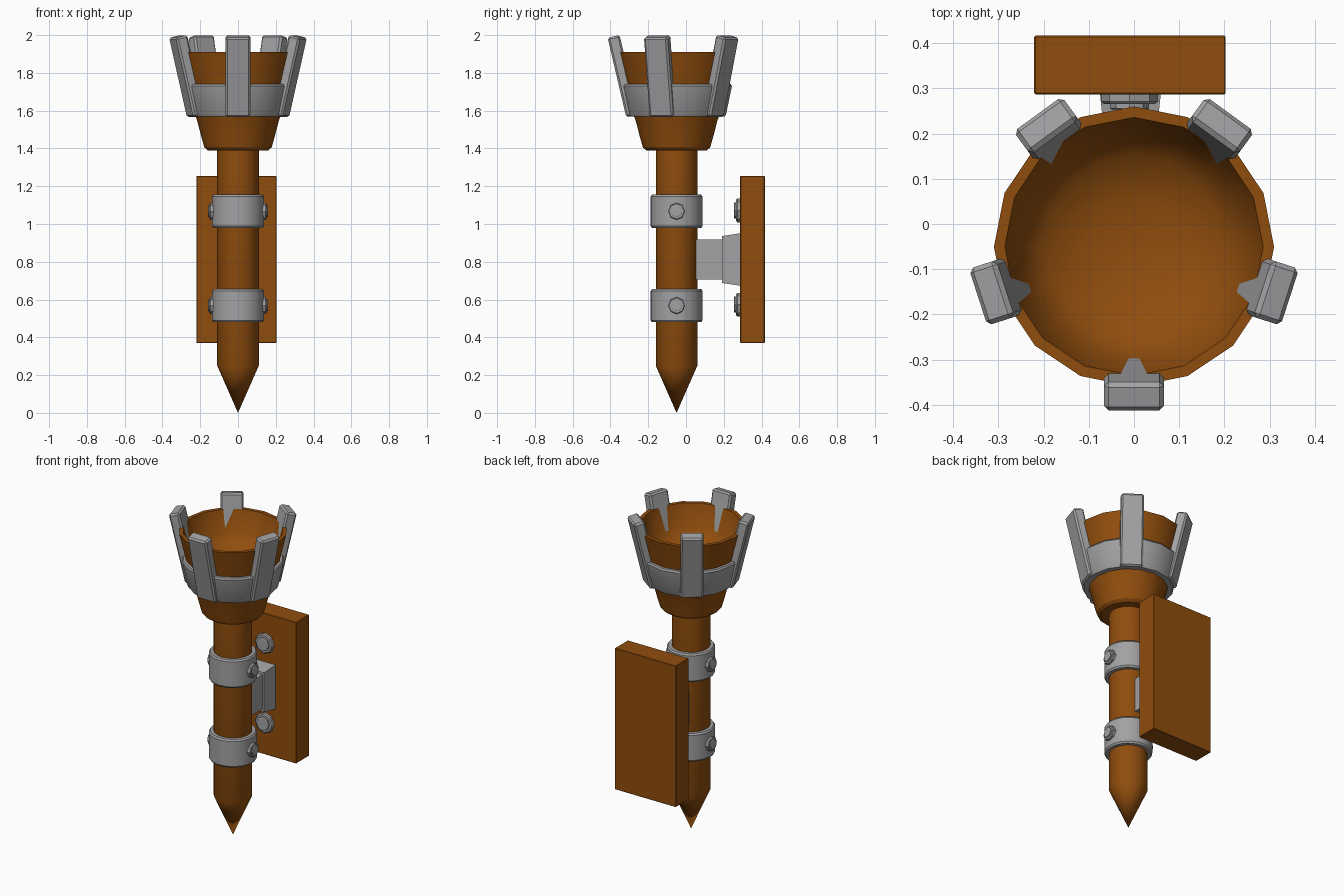
import bpy, bmesh, math
from mathutils import Matrix, Vector

if "Cube" in bpy.data.objects:
    bpy.data.objects.remove(bpy.data.objects["Cube"])

CY = -0.05  # y of the shaft axis


def material(name, rgb):
    m = bpy.data.materials.new(name)
    m.diffuse_color = (*rgb, 1)
    m.use_nodes = True
    m.node_tree.nodes["Principled BSDF"].inputs["Base Color"].default_value = m.diffuse_color
    return m


WOOD = material("brown_wood", (0.28, 0.075, 0.004))
METAL = material("grey_metal", (0.36, 0.36, 0.37))


def finish(name, bm, mat, matrix=Matrix(), bevel=0, smooth=True):
    bmesh.ops.recalc_face_normals(bm, faces=bm.faces)
    me = bpy.data.meshes.new(name)
    bm.to_mesh(me)
    bm.free()
    me.materials.append(mat)
    ob = bpy.data.objects.new(name, me)
    bpy.context.collection.objects.link(ob)
    ob.matrix_world = matrix
    if bevel:
        b = ob.modifiers.new("bevel", "BEVEL")
        b.width, b.segments, b.limit_method = bevel, 1, "ANGLE"
    if smooth:
        bpy.ops.object.select_all(action="DESELECT")
        ob.select_set(True)
        bpy.context.view_layer.objects.active = ob
        bpy.ops.object.shade_smooth_by_angle(angle=math.radians(32))
    return ob


def lathe(name, profile, mat, sides, matrix, closed=False, smooth=True):
    """Spin (radius, z) points around z; radius 0 makes a pole."""
    bm = bmesh.new()
    rings = []
    for r, z in profile:
        n = 1 if r == 0 else sides
        rings.append([bm.verts.new((r * math.cos(2 * math.pi * i / sides),
                                    r * math.sin(2 * math.pi * i / sides), z))
                      for i in range(n)])
    pairs = list(zip(rings, rings[1:]))
    if closed:
        pairs.append((rings[-1], rings[0]))
    for a, b in pairs:
        for i in range(sides):
            j = (i + 1) % sides
            quad = [a[i % len(a)], a[j % len(a)], b[j % len(b)], b[i % len(b)]]
            bm.faces.new(list(dict.fromkeys(quad)))
    return finish(name, bm, mat, matrix, smooth=smooth)


def box(name, size, mat, matrix, bevel):
    bm = bmesh.new()
    bmesh.ops.create_cube(bm, size=1)
    bmesh.ops.scale(bm, vec=Vector(size), verts=bm.verts)
    return finish(name, bm, mat, matrix, bevel, smooth=False)


def bolt(name, radius, height, pos, direction):
    """Octagonal head with a smaller round boss."""
    rot = Vector((0, 0, 1)).rotation_difference(Vector(direction)).to_matrix().to_4x4()
    h = height
    lathe(name, [(0, -0.01), (radius, -0.01), (radius, h * 0.5), (radius * 0.9, h * 0.65),
                 (radius * 0.68, h * 0.65), (radius * 0.68, h * 0.92),
                 (radius * 0.6, h), (0, h)], METAL, 8, Matrix.Translation(pos) @ rot, smooth=False)


AXIS = Matrix.Translation((0, CY, 0))

# Pointed wooden shaft
lathe("shaft", [(0, 0), (0.11, 0.25), (0.11, 1.42), (0, 1.42)], WOOD, 24, AXIS)

# Hollow bowl
lathe("bowl", [(0, 1.39), (0.16, 1.39), (0.178, 1.405), (0.195, 1.465), (0.217, 1.55),
               (0.245, 1.62), (0.27, 1.74), (0.31, 1.91), (0.286, 1.91), (0.25, 1.77),
               (0.2, 1.715), (0.11, 1.685), (0, 1.675)], WOOD, 16, AXIS)

# Flared metal band around the bowl
lathe("bowl_band", [(0.215, 1.57), (0.255, 1.57), (0.262, 1.58), (0.293, 1.73),
                    (0.287, 1.74), (0.262, 1.74)], METAL, 16, AXIS, closed=True)

# Five leaning prongs
for k in range(5):
    m = (AXIS @ Matrix.Rotation(math.radians(-90 + 72 * k), 4, "Z")
         @ Matrix.Translation((0.284, 0, 1.783)) @ Matrix.Rotation(0.23, 4, "Y"))
    box(f"prong_{k + 1}", (0.065, 0.132, 0.432), METAL, m, 0.01)

# Shaft clamps with side bolts, and bolts on the board
for label, z in (("lower", 0.568), ("upper", 1.067)):
    lathe(f"{label}_clamp", [(0.1, z - 0.088), (0.13, z - 0.088), (0.137, z - 0.078),
                             (0.137, z + 0.078), (0.13, z + 0.088), (0.1, z + 0.088)],
          METAL, 24, AXIS, closed=True)
    for side, s in (("left", -1), ("right", 1)):
        bolt(f"{label}_{side}_clamp_bolt", 0.045, 0.025, (s * 0.134, CY, z), (s, 0, 0))
    bolt(f"{label}_board_bolt", 0.063, 0.037, (-0.01, 0.29, z + 0.005), (0, -1, 0))

# Mounting board
box("mounting_board", (0.424, 0.13, 0.886), WOOD,
    Matrix.Translation((-0.009, 0.352, 0.812)), 0.003)

# Flared bracket between shaft and board: (y, half width, half height)
bm = bmesh.new()
rings = []
for y, w, h in ((-0.02, 0.045, 0.107), (0.19, 0.045, 0.107), (0.19, 0.057, 0.124), (0.295, 0.068, 0.14)):
    rings.append([bm.verts.new((-0.008 + sx * w, y, 0.812 + sz * h))
                  for sx, sz in ((-1, -1), (1, -1), (1, 1), (-1, 1))])
for a, b in zip(rings, rings[1:]):
    for i in range(4):
        j = (i + 1) % 4
        bm.faces.new((a[i], a[j], b[j], b[i]))
bm.faces.new(rings[0])
bm.faces.new(rings[-1])
finish("bracket", bm, METAL, smooth=False)
